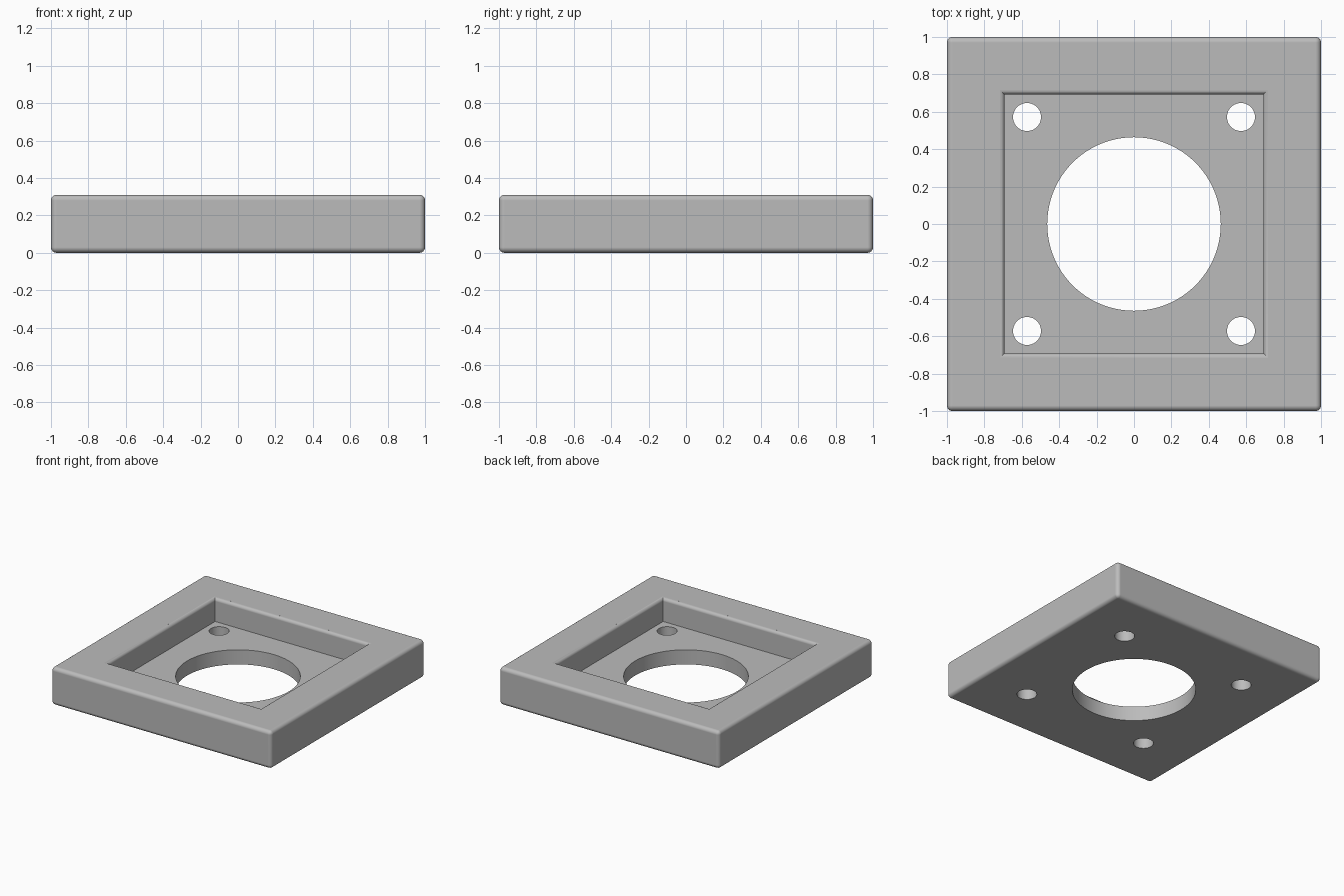
import bpy, bmesh, math

if "Cube" in bpy.data.objects:
    bpy.data.objects.remove(bpy.data.objects["Cube"])

H = 0.31          # plate height
FLOOR = 0.12      # pocket floor height
EDGE_R = 0.03     # outer edge rounding
RIM_R = 0.025     # pocket rim rounding
POCKET = 0.692    # pocket half width

grey = bpy.data.materials.new("grey")
grey.diffuse_color = (0.5, 0.5, 0.5, 1)
grey.use_nodes = True
grey.node_tree.nodes["Principled BSDF"].inputs["Base Color"].default_value = grey.diffuse_color


def to_object(name, bm):
    bmesh.ops.recalc_face_normals(bm, faces=bm.faces)
    mesh = bpy.data.meshes.new(name)
    bm.to_mesh(mesh)
    bm.free()
    mesh.materials.append(grey)
    obj = bpy.data.objects.new(name, mesh)
    bpy.context.collection.objects.link(obj)
    return obj


def hole_cutter(name, x, y, radius, sides):
    bm = bmesh.new()
    bmesh.ops.create_cone(bm, cap_ends=True, segments=sides, radius1=radius,
                          radius2=radius, depth=1)
    bmesh.ops.translate(bm, verts=bm.verts, vec=(x, y, 0.1))
    return to_object(name, bm)


# Square plate with all edges rounded
bm = bmesh.new()
bmesh.ops.create_cube(bm, size=1)
bmesh.ops.scale(bm, verts=bm.verts, vec=(2, 2, H))
bmesh.ops.translate(bm, verts=bm.verts, vec=(0, 0, H / 2))
bmesh.ops.bevel(bm, geom=bm.edges[:], offset=EDGE_R, segments=6,
                profile=0.5, affect='EDGES')
plate = to_object("mounting_plate", bm)

# Square pocket cutter, flaring out along a quarter circle at the rim
levels = [(POCKET, FLOOR)]
for i in range(7):
    a = math.radians(88) * i / 6
    levels.append((POCKET + RIM_R * (1 - math.cos(a)),
                   H - RIM_R + RIM_R * math.sin(a)))
levels.append((POCKET + RIM_R, H + 0.002))
levels.append((POCKET + RIM_R, H + 0.1))
bm = bmesh.new()
rings = [[bm.verts.new((sx * w, sy * w, z))
          for sx, sy in ((-1, -1), (1, -1), (1, 1), (-1, 1))] for w, z in levels]
for lo, hi in zip(rings, rings[1:]):
    for k in range(4):
        n = (k + 1) % 4
        bm.faces.new((lo[k], lo[n], hi[n], hi[k]))
bm.faces.new(rings[0])
bm.faces.new(rings[-1])
cutters = [to_object("pocket_cutter", bm)]

# Centre opening and four screw holes
cutters.append(hole_cutter("centre_cutter", 0, 0, 0.464, 96))
for sx in (-1, 1):
    for sy in (-1, 1):
        cutters.append(hole_cutter("screw_cutter", sx * 0.572, sy * 0.572, 0.075, 40))

# Cut everything out of the plate
bpy.context.view_layer.objects.active = plate
plate.select_set(True)
for c in cutters:
    mod = plate.modifiers.new("cut", 'BOOLEAN')
    mod.operation = 'DIFFERENCE'
    mod.solver = 'EXACT'
    mod.object = c
    bpy.ops.object.modifier_apply(modifier=mod.name)
for c in cutters:
    bpy.data.objects.remove(c)

# Smooth rounded edges, flat broad faces
bpy.ops.object.shade_smooth_by_angle(angle=math.radians(30))
wn = plate.modifiers.new("even_normals", 'WEIGHTED_NORMAL')
wn.keep_sharp = True
wn.weight = 100
